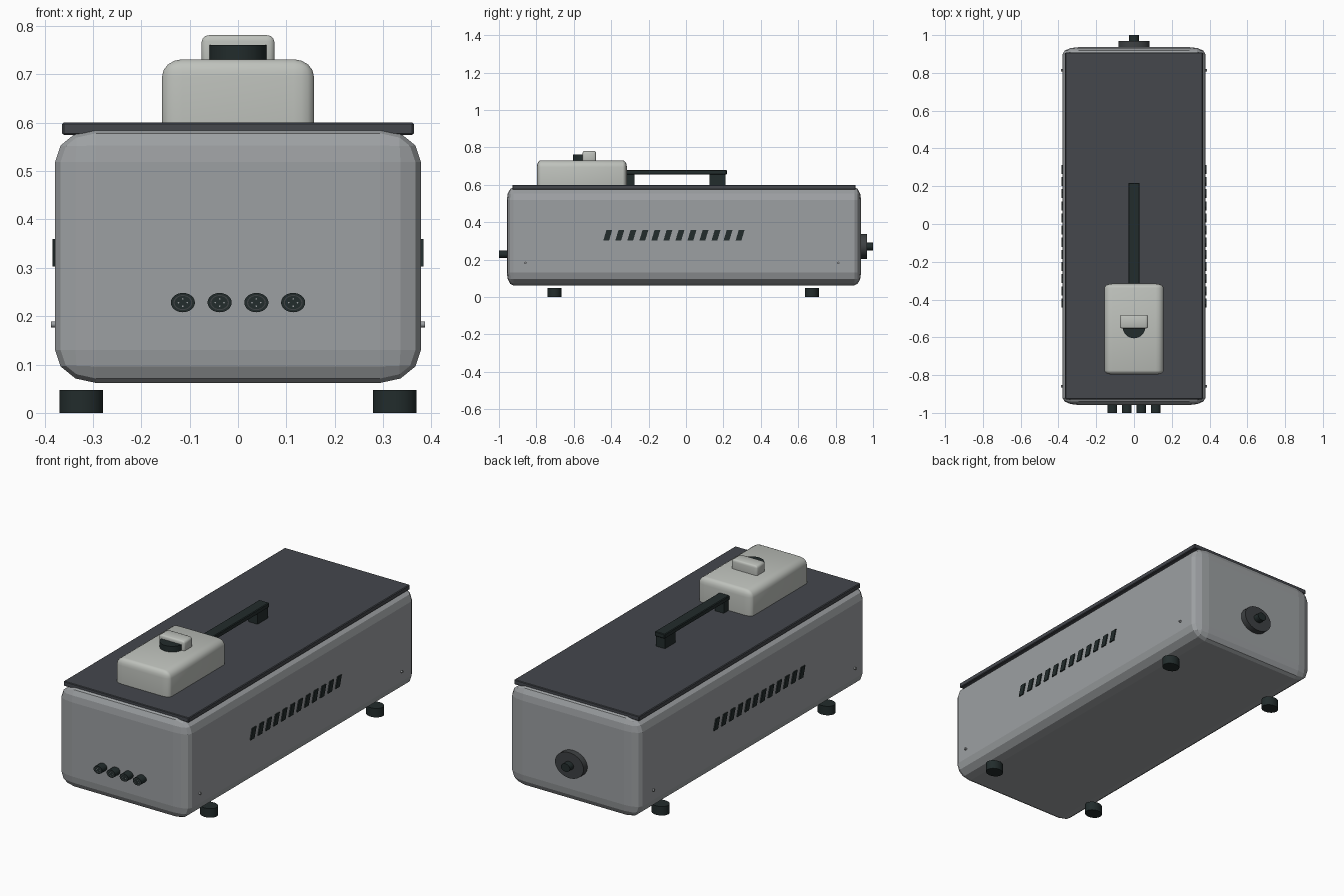
import bpy, bmesh, math
from mathutils import Matrix, Vector

if "Cube" in bpy.data.objects:
    bpy.data.objects.remove(bpy.data.objects["Cube"])


def material(name, rgb):
    m = bpy.data.materials.new(name)
    m.diffuse_color = (*rgb, 1)
    m.use_nodes = True
    m.node_tree.nodes["Principled BSDF"].inputs["Base Color"].default_value = m.diffuse_color
    return m


GREY = material("casing grey", (0.335, 0.350, 0.362))
PALE = material("pale grey", (0.52, 0.54, 0.505))
SLATE = material("slate lid", (0.058, 0.063, 0.073))
DARK = material("dark rubber", (0.016, 0.025, 0.025))
IRON = material("iron grey", (0.048, 0.053, 0.056))


def finish(name, bm, mats, smooth=None):
    bmesh.ops.recalc_face_normals(bm, faces=bm.faces)
    me = bpy.data.meshes.new(name)
    bm.to_mesh(me)
    bm.free()
    ob = bpy.data.objects.new(name, me)
    bpy.context.collection.objects.link(ob)
    for m in mats:
        me.materials.append(m)
    if smooth:
        bpy.ops.object.select_all(action='DESELECT')
        ob.select_set(True)
        bpy.context.view_layer.objects.active = ob
        bpy.ops.object.shade_smooth_by_angle(angle=math.radians(smooth))
    return ob


def box(name, lo, hi, mat, radii=None, segments=3, smooth=None):
    """Box between two corners, optionally rounded by a radius per axis."""
    lo, hi = Vector(lo), Vector(hi)
    size, r = hi - lo, Vector(radii or (1, 1, 1))
    bm = bmesh.new()
    bmesh.ops.create_cube(bm, size=1)
    bmesh.ops.scale(bm, verts=bm.verts, vec=[size[i] / r[i] for i in range(3)])
    if radii:
        bmesh.ops.bevel(bm, geom=bm.edges[:], offset=1, segments=segments,
                        profile=0.5, affect='EDGES')
    bmesh.ops.scale(bm, verts=bm.verts, vec=r)
    bmesh.ops.translate(bm, verts=bm.verts, vec=(lo + hi) / 2)
    return finish(name, bm, [mat], smooth)


def disc(name, center, radii, depth, axis, mat, sides=32, rings=None, second=None):
    """Elliptic cylinder along an axis; radii are the two cross radii."""
    bm = bmesh.new()
    bmesh.ops.create_cone(bm, cap_ends=True, segments=sides, radius1=1,
                          radius2=1, depth=1)
    if rings:  # inset ring bands on the outer cap
        cap = max(bm.faces, key=lambda f: f.calc_center_median().z)
        for i, t in enumerate(rings):
            made = bmesh.ops.inset_region(bm, faces=[cap], thickness=t)
            if i == 0:
                continue
            for f in made["faces"]:
                f.material_index = 1
    bmesh.ops.scale(bm, verts=bm.verts, vec=(radii[0], radii[1], depth))
    turn = {'X': Matrix.Rotation(math.pi / 2, 3, 'Y'),
            'Y': Matrix.Rotation(math.pi / 2, 3, 'X'),
            'Z': Matrix.Identity(3)}[axis]
    bmesh.ops.rotate(bm, verts=bm.verts, matrix=turn)
    bmesh.ops.translate(bm, verts=bm.verts, vec=center)
    return finish(name, bm, [mat, second or mat], 40)


# Casing and lid
box("casing", (-0.378, -0.958, 0.062), (0.378, 0.936, 0.587), GREY,
    (0.084, 0.036, 0.068))
box("lid", (-0.364, -0.928, 0.575), (0.364, 0.907, 0.6), SLATE,
    (0.004, 0.003, 0.003), 1)

# Control head with thumb grip and half-hidden dial
box("control_head", (-0.157, -0.797, 0.54), (0.157, -0.316, 0.731), PALE,
    (0.042, 0.022, 0.036), 4, 40)
box("thumb_grip", (-0.075, -0.553, 0.715), (0.075, -0.481, 0.781), PALE,
    (0.016, 0.008, 0.013), 3, 40)
disc("dial", (0, -0.545, 0.74), (0.06, 0.06), 0.042, 'Z', DARK)

# Carrying handle
box("handle_bar", (-0.03, -0.34, 0.655), (0.03, 0.218, 0.679), DARK,
    (0.004, 0.003, 0.003), 1)
for name, y0, y1 in (("handle_front_post", -0.36, -0.276),
                     ("handle_rear_post", 0.125, 0.211)):
    box(name, (-0.026, y0, 0.598), (0.026, y1, 0.66), DARK)

# Feet
for sx in (-1, 1):
    for y in (-0.703, 0.674):
        disc("foot", (sx * 0.324, y, 0.0235), (0.045, 0.038), 0.047, 'Z', DARK)

# Slanted vent slots, leaning opposite ways on the two sides
for s in (-1, 1):
    bm = bmesh.new()
    for i in range(12):
        y = -0.418 + i * 0.0643
        cell = bmesh.ops.create_cube(bm, size=1)["verts"]
        for v in cell:
            lean = s * 0.017 * v.co.z
            v.co = (s * 0.374 + v.co.x * 0.02,
                    y + v.co.y * 0.031 + lean, 0.331 + v.co.z * 0.056)
    finish("vent_slots", bm, [DARK])

# Side screws
for s in (-1, 1):
    for y in (-0.859, 0.814):
        disc("side_screw", (s * 0.377, y, 0.183), (0.006, 0.006), 0.02, 'X',
             GREY, 12)

# Front sockets with a thin ring and contact pins
for i in range(4):
    x = -0.114 + i * 0.076
    disc("socket", (x, -0.975, 0.228), (0.025, 0.02), 0.05, 'Y', DARK, 24,
         (0.22, 0.1), IRON)
    for k in range(4):
        a = math.pi / 2 * k
        disc("socket_pin", (x + 0.009 * math.cos(a), -0.998,
                            0.228 + 0.0075 * math.sin(a)),
             (0.0018, 0.0016), 0.005, 'Y', GREY, 8)

# Rear knob
disc("knob_plate", (0, 0.95, 0.27), (0.083, 0.067), 0.036, 'Y', IRON)
disc("knob_shaft", (0, 0.975, 0.27), (0.026, 0.021), 0.05, 'Y', DARK, 24)
